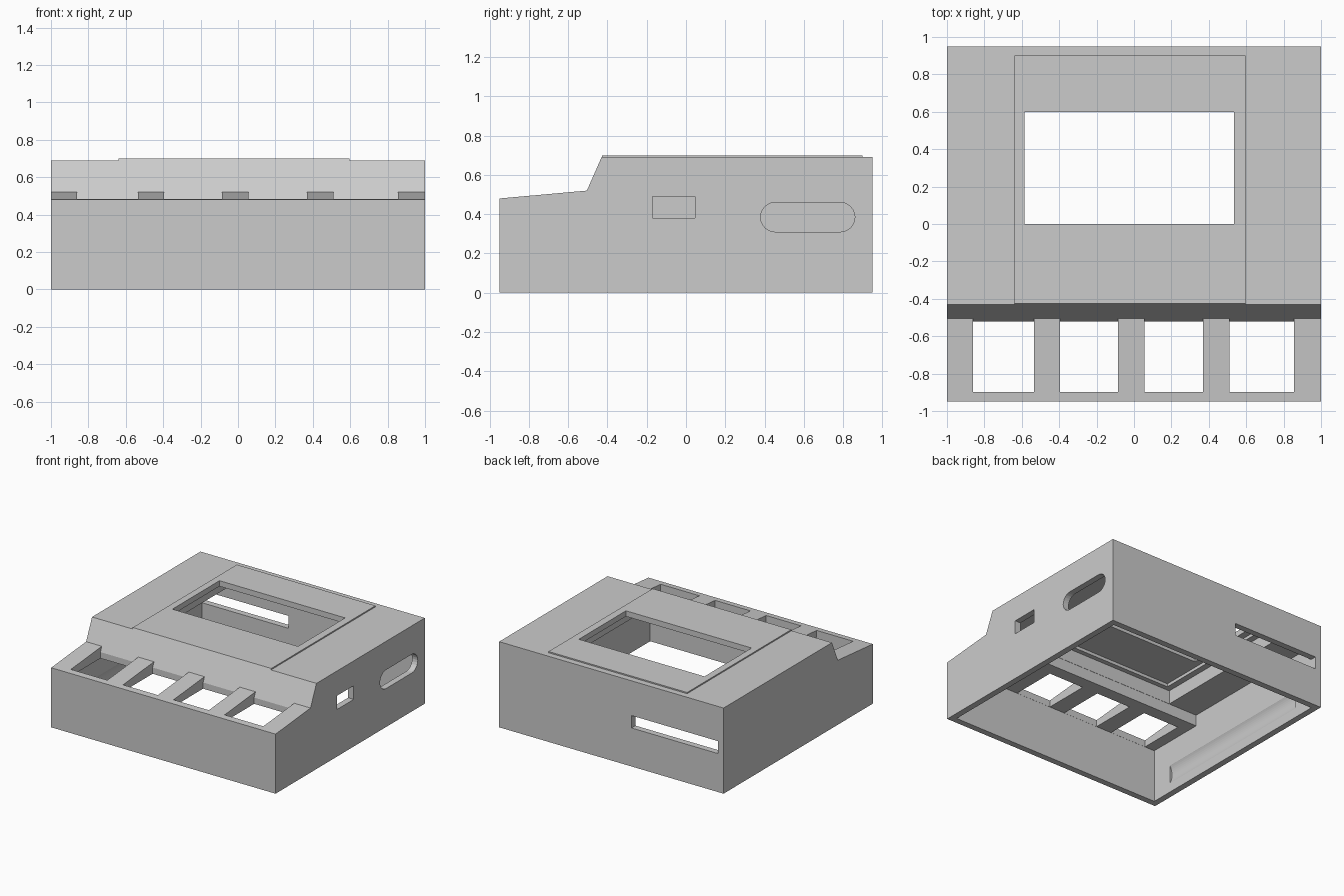
import bpy
import bmesh
from math import sin, cos, pi

cube = bpy.data.objects.get("Cube")
if cube:
    bpy.data.objects.remove(cube, do_unlink=True)

grey = bpy.data.materials.new("light_grey_plastic")
grey.use_nodes = True
grey.diffuse_color = (0.6, 0.6, 0.6, 1)
grey.node_tree.nodes["Principled BSDF"].inputs["Base Color"].default_value = (0.6, 0.6, 0.6, 1)


def prism(name, profile, x0, x1):
    """Extrude a (y, z) profile along x."""
    bm = bmesh.new()
    face = bm.faces.new([bm.verts.new((x0, y, z)) for y, z in profile])
    ext = bmesh.ops.extrude_face_region(bm, geom=[face])
    moved = [v for v in ext["geom"] if isinstance(v, bmesh.types.BMVert)]
    bmesh.ops.translate(bm, verts=moved, vec=(x1 - x0, 0, 0))
    bmesh.ops.recalc_face_normals(bm, faces=bm.faces)
    mesh = bpy.data.meshes.new(name)
    bm.to_mesh(mesh)
    bm.free()
    mesh.materials.append(grey)
    obj = bpy.data.objects.new(name, mesh)
    bpy.context.scene.collection.objects.link(obj)
    return obj


def rect(y0, y1, z0, z1):
    return [(y0, z0), (y1, z0), (y1, z1), (y0, z1)]


def cut(target, cutter):
    """Subtract the cutter from the target and discard it."""
    cutter.hide_render = True
    mod = target.modifiers.new("cut", "BOOLEAN")
    mod.operation = "DIFFERENCE"
    mod.solver = "EXACT"
    mod.object = cutter
    bpy.context.view_layer.objects.active = target
    bpy.ops.object.modifier_apply(modifier=mod.name)
    bpy.data.objects.remove(cutter, do_unlink=True)


# Outer case: tall rear, steep step, gently sloped front deck
case = prism("case_shell", [(-0.95, 0), (0.95, 0), (0.95, 0.69), (-0.43, 0.69),
                            (-0.505, 0.52), (-0.95, 0.48)], -1, 1)

# Hollow inside, open at the bottom
cut(case, prism("cavity", [(-0.9, -0.1), (0.9, -0.1), (0.9, 0.52), (-0.42, 0.52),
                           (-0.42, 0.43), (-0.9, 0.43)], -0.95, 0.95))
cut(case, prism("screen_recess", rect(-0.418, 0.898, 0.4, 0.63), -0.69, 0.645))
cut(case, prism("screen_pocket", rect(-0.38, 0.85, 0.5, 0.655), -0.64, 0.595))

# Raised screen surround
surround = prism("screen_surround", [(-0.43, 0.69), (-0.4256, 0.7), (0.9, 0.7), (0.9, 0.69)],
                 -0.64, 0.595)

# Screen window through both
for part in (case, surround):
    cut(part, prism("screen_window", rect(0, 0.6, 0.4, 0.8), -0.585, 0.535))

# Four front deck openings, leaving wedge bars between them
opening = [(-0.899, 0.3), (-0.5226, 0.3), (-0.5226, 0.48), (-0.505, 0.52),
           (-0.51, 0.56), (-0.899, 0.56)]
for x0, x1 in ((-0.86, -0.535), (-0.395, -0.085), (0.055, 0.37), (0.51, 0.855)):
    cut(case, prism("deck_opening", opening, x0, x1))

# Side ports: a rectangle and a rounded slot
cut(case, prism("square_port", rect(-0.17, 0.045, 0.38, 0.49), 0.9, 1.1))
slot = []
for centre, start in ((0.785, -pi / 2), (0.455, pi / 2)):
    for i in range(13):
        a = start + pi * i / 12
        slot.append((centre + 0.075 * cos(a), 0.385 + 0.075 * sin(a)))
cut(case, prism("rounded_port", slot, 0.9, 1.1))

# Back slot
cut(case, prism("back_slot", rect(0.85, 1.05, 0.31, 0.41), -0.949, -0.18))

# Shallow scoop inside the plain side wall
bpy.ops.mesh.primitive_cylinder_add(vertices=64, radius=0.15, depth=1.44,
                                    location=(-0.82, 0, 0.15), rotation=(pi / 2, 0, 0))
scoop = bpy.context.object
scoop.data.materials.append(grey)
cut(case, scoop)
